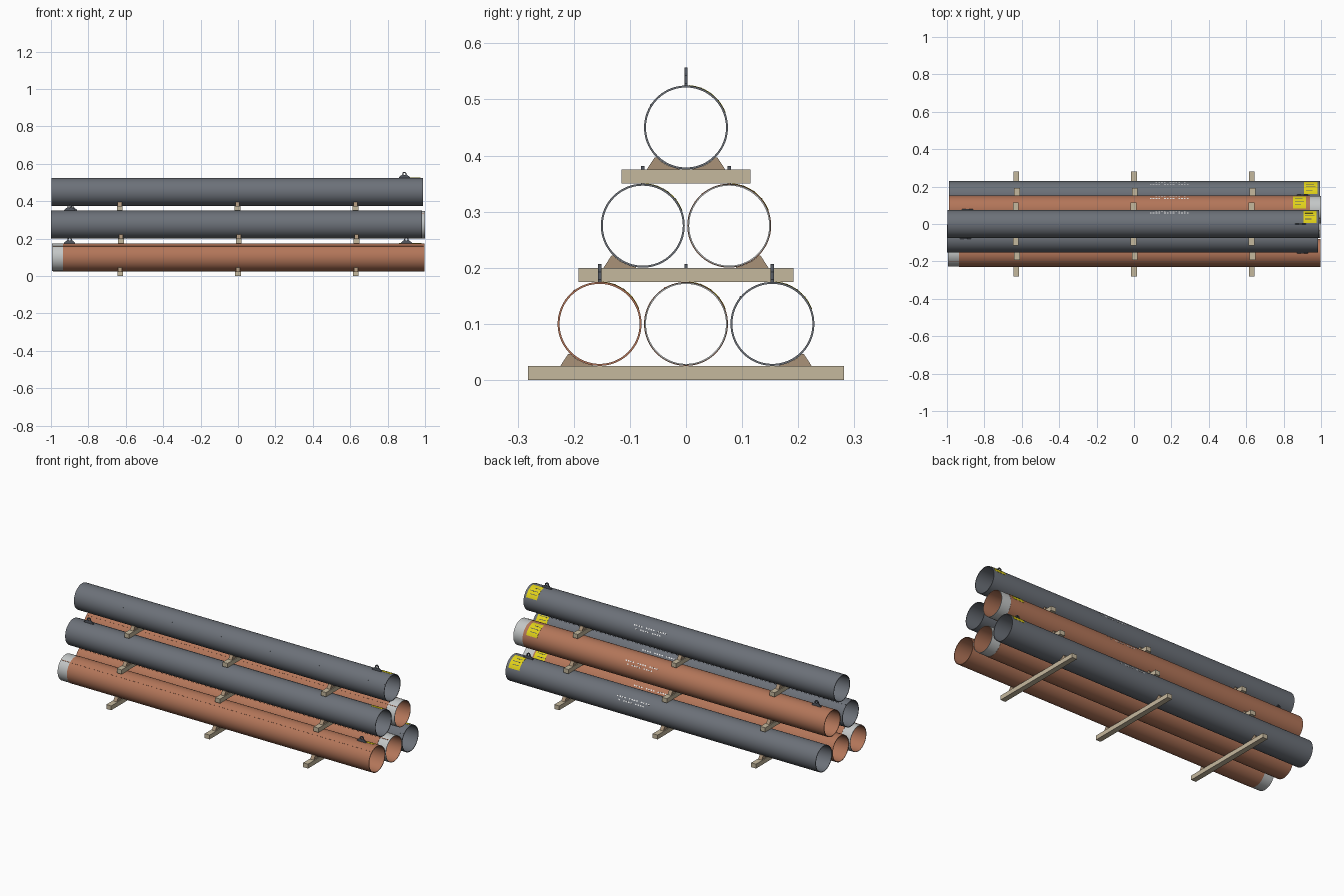
import bpy, bmesh, math

if "Cube" in bpy.data.objects:
    bpy.data.objects.remove(bpy.data.objects["Cube"])

def mat(name, c):
    m = bpy.data.materials.new(name)
    m.diffuse_color = (*c, 1)
    m.use_nodes = True
    m.node_tree.nodes["Principled BSDF"].inputs["Base Color"].default_value = m.diffuse_color
    return m

GREY = mat("grey_coating", (0.15, 0.165, 0.19))
COPPER = mat("copper_coating", (0.45, 0.18, 0.10))
BARE = mat("bare_steel", (0.55, 0.57, 0.57))
WOOD = mat("pale_timber", (0.56, 0.48, 0.34))
CHOCK = mat("brown_timber", (0.40, 0.29, 0.19))
DARK = mat("dark_steel", (0.085, 0.095, 0.115))
YELLOW = mat("yellow_label", (0.75, 0.64, 0.01))
WHITE = mat("white_paint", (0.8, 0.8, 0.8))

R, WALL, SEG = 0.0748, 0.0035, 72

def finish(name, bm, mats, smooth=False):
    bmesh.ops.recalc_face_normals(bm, faces=bm.faces)
    me = bpy.data.meshes.new(name)
    bm.to_mesh(me)
    bm.free()
    for m in mats:
        me.materials.append(m)
    ob = bpy.data.objects.new(name, me)
    bpy.context.collection.objects.link(ob)
    if smooth:
        bpy.ops.object.select_all(action='DESELECT')
        ob.select_set(True)
        bpy.context.view_layer.objects.active = ob
        bpy.ops.object.shade_smooth_by_angle(angle=math.radians(35))
    return ob

def pipe(name, y, z, x0, x1, coat, bare_end):
    """Closed lathe of a wall profile; one end may be stripped of its coating."""
    ri, rb, band = R - WALL, R - 0.001, 0.06
    prof = [(x0, ri), (x0, R), (x1, R), (x1, ri)]
    bare_edges = []
    if bare_end < 0:
        prof = [(x0, ri), (x0, rb), (x0 + band, rb), (x0 + band, R), (x1, R), (x1, ri)]
        bare_edges = [0, 1]
    elif bare_end > 0:
        prof = [(x0, ri), (x0, R), (x1 - band, R), (x1 - band, rb), (x1, rb), (x1, ri)]
        bare_edges = [3, 4]
    bm = bmesh.new()
    rings = []
    for i in range(SEG):
        a = 2 * math.pi * i / SEG
        rings.append([bm.verts.new((px, y + r * math.cos(a), z + r * math.sin(a))) for px, r in prof])
    n = len(prof)
    for i in range(SEG):
        p, q = rings[i], rings[(i + 1) % SEG]
        for j in range(n):
            k = (j + 1) % n
            f = bm.faces.new((p[j], p[k], q[k], q[j]))
            f.material_index = 1 if j in bare_edges else 0
    finish(name, bm, [coat, BARE], True)

def add_patch(bm, y, z, x0, x1, a0, a1, r1, index=0):
    """Thin curved plate lying on a pipe between two angles (degrees)."""
    n = max(1, round((a1 - a0) / 5))
    rows = []
    for i in range(n + 1):
        a = math.radians(a0 + (a1 - a0) * i / n)
        rows.append([bm.verts.new((x, y + r * math.cos(a), z + r * math.sin(a)))
                     for x, r in ((x0, R - 0.001), (x0, r1), (x1, r1), (x1, R - 0.001))])
    faces = [bm.faces.new(rows[0]), bm.faces.new(rows[-1])]
    for p, q in zip(rows, rows[1:]):
        for j in range(4):
            k = (j + 1) % 4
            faces.append(bm.faces.new((p[j], p[k], q[k], q[j])))
    for f in faces:
        f.material_index = index

def label(name, y, z, x0):
    # yellow tag with plain dark bars
    bm = bmesh.new()
    add_patch(bm, y, z, x0, x0 + 0.07, 21, 86, R + 0.0008)
    for a, w in ((38, 0.042), (53, 0.05), (68, 0.034)):
        add_patch(bm, y, z, x0 + 0.01, x0 + 0.01 + w, a, a + 2.5, R + 0.0012, 1)
    finish(name, bm, [YELLOW, DARK], True)

def paint_dashes(name, y, z):
    # two rows of small painted dashes
    bm = bmesh.new()
    for a, x0, count in ((36, 0.085, 15), (22, 0.115, 11)):
        for i in range(count):
            if i % 5 != 4:
                x = x0 + i * 0.0152
                add_patch(bm, y, z, x, x + 0.009, a, a + 5, R + 0.0006)
    finish(name, bm, [WHITE])

def extrude_outline(name, pts, axis, centre, half, m, hole=None):
    """Extrude a closed 2D outline; with a hole, the two loops have equal length."""
    def P(p, s):
        return (centre + s * half, p[0], p[1]) if axis == 'x' else (p[0], centre + s * half, p[1])
    bm = bmesh.new()
    A, B = ([bm.verts.new(P(p, s)) for p in pts] for s in (-1, 1))
    n = len(pts)
    if hole:
        C, D = ([bm.verts.new(P(p, s)) for p in hole] for s in (-1, 1))
    else:
        bm.faces.new(A)
        bm.faces.new(B)
    for i in range(n):
        k = (i + 1) % n
        bm.faces.new((A[i], A[k], B[k], B[i]))
        if hole:
            bm.faces.new((C[i], C[k], D[k], D[i]))
            bm.faces.new((A[i], A[k], C[k], C[i]))
            bm.faces.new((B[i], B[k], D[k], D[i]))
    return finish(name, bm, [m])

def lug(name, x, y, z):
    # lifting eye: wide foot, round head, drilled hole
    hz, rh, base = z + R + 0.020, 0.012, z + R - 0.001
    angs = [math.radians(a) for a in range(-10, 191, 20)]
    outer = [(x + rh * math.cos(a), hz + rh * math.sin(a)) for a in angs]
    outer += [(x - 0.029, base + 0.005), (x - 0.029, base), (x, base), (x + 0.029, base), (x + 0.029, base + 0.005)]
    hole = []
    for px, pz in outer:
        a = math.atan2(pz - hz, px - x)
        hole.append((x + 0.006 * math.cos(a), hz + 0.006 * math.sin(a)))
    extrude_outline(name, outer, 'y', y, 0.003, DARK, hole)

def box(name, x, hx, hy, z0, z1):
    extrude_outline(name, [(-hy, z0), (hy, z0), (hy, z1), (-hy, z1)], 'x', x, hx, WOOD)

def chock(name, x, y, z0, side):
    # wedge hollowed to follow the pipe
    pts = [(0.070, 0), (0.056, 0.0215), (0.0525, 0.0215)]
    for d in (0.046, 0.038, 0.029, 0.020, 0.012):
        pts.append((d, 0.075 - math.sqrt(0.075 ** 2 - d * d)))
    pts.append((0.012, 0))
    extrude_outline(name, [(y + side * a, z0 + b) for a, b in pts], 'x', x, 0.011, CHOCK)

# pipes: name, y, z, x start, x end, coating, bare end, lug x, label x, seam angle
PIPES = [
    ("bottom_front", -0.154, 0.10, -0.995, 0.998, COPPER, -1, 0.90, 0.90, 127),
    ("bottom_middle", 0.0, 0.10, -0.990, 0.998, COPPER, 1, -0.90, 0.86, 120),
    ("bottom_back", 0.154, 0.10, -0.990, 0.995, GREY, 0, 0.90, 0.91, 140),
    ("middle_front", -0.077, 0.275, -1.0, 0.985, GREY, 0, -0.90, 0.90, 60),
    ("middle_back", 0.077, 0.275, -0.990, 1.0, COPPER, 1, -0.89, 0.85, 130),
    ("top", 0.0, 0.45, -0.998, 0.988, GREY, 0, 0.89, 0.905, 147),
]
for n, y, z, x0, x1, coat, bare, lx, tx, seam in PIPES:
    pipe(n + "_pipe", y, z, x0, x1, coat, bare)
    lug(n + "_lifting_lug", lx, y, z)
    label(n + "_label", y, z, tx)
    paint_dashes(n + "_paint_marks", y, z)
    # raised weld seam along the pipe
    bm = bmesh.new()
    add_patch(bm, y, z, x0 + 0.005, x1 - 0.005, seam - 1.2, seam + 1.2, R + 0.0009)
    finish(n + "_weld_seam", bm, [coat])

# timber bearers with chocks at the outer pipes of each layer
LAYERS = [("bottom", 0.0, 0.282, 0.154, 0.0), ("middle", 0.175, 0.192, 0.077, 0.004), ("top", 0.35, 0.115, 0.0, -0.002)]
for n, z0, hy, py, dx in LAYERS:
    for i, x in enumerate((-0.63, 0.0, 0.63)):
        box(f"{n}_bearer_{i + 1}", x + dx, 0.0155, hy, z0, z0 + 0.025)
        for side, s in (("front", -1), ("back", 1)):
            chock(f"{n}_{side}_chock_{i + 1}", x + dx, s * py, z0 + 0.025, s)
